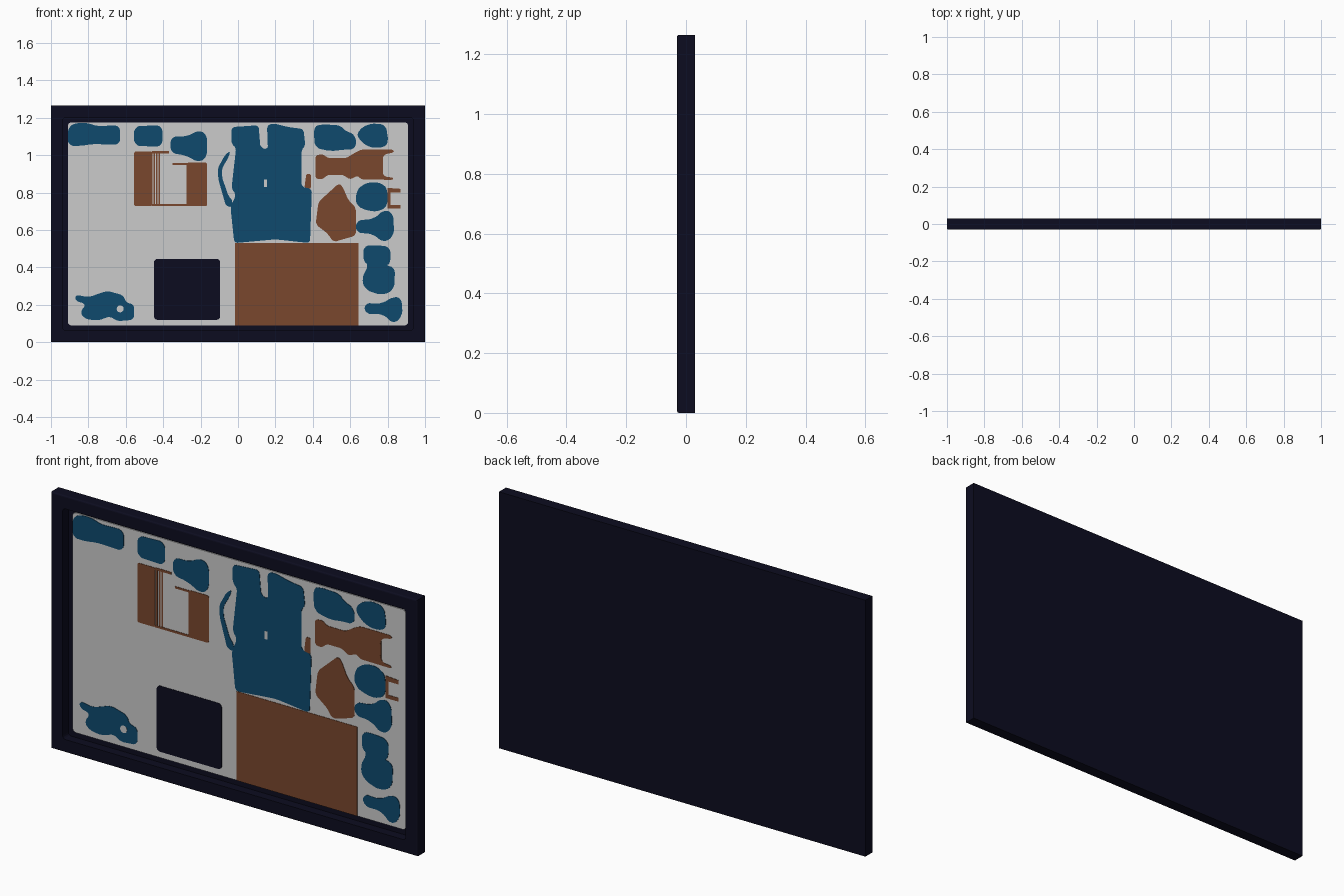
import bpy, bmesh, math
from mathutils import Vector

if "Cube" in bpy.data.objects:
    bpy.data.objects.remove(bpy.data.objects["Cube"])


def material(name, rgb):
    m = bpy.data.materials.new(name)
    m.diffuse_color = (*rgb, 1)
    m.use_nodes = True
    m.node_tree.nodes["Principled BSDF"].inputs["Base Color"].default_value = m.diffuse_color
    return m


NAVY = material("dark navy", (0.0038, 0.0038, 0.0142))
GREY = material("pale grey", (0.6, 0.6, 0.6))
BLUE = material("deep blue", (0.0045, 0.067, 0.155))
BROWN = material("brown", (0.194, 0.063, 0.027))
PANEL_Y = 0.01


def finish(bm, name, mat):
    bmesh.ops.recalc_face_normals(bm, faces=bm.faces)
    me = bpy.data.meshes.new(name)
    bm.to_mesh(me)
    bm.free()
    me.materials.append(mat)
    ob = bpy.data.objects.new(name, me)
    bpy.context.collection.objects.link(ob)
    return ob


def soften(pts, cut):
    """Cut every corner by at most `cut`, then once more, for a rounded outline."""
    for step in (cut, cut * 0.35):
        out = []
        n = len(pts)
        for i in range(n):
            p = Vector(pts[i])
            for q in (Vector(pts[i - 1]), Vector(pts[(i + 1) % n])):
                d = q - p
                out.append(p + d * min(step / max(d.length, 1e-6), 0.3))
        pts = out
    return pts


def plate(name, mat, pts, cut=0.02, thick=0.002, back=PANEL_Y):
    """Thin flat plate lying on the panel, outline given as (x, z)."""
    if cut:
        pts = soften(pts, cut)
    bm = bmesh.new()
    f = bm.faces.new([bm.verts.new((p[0], back, p[1])) for p in pts])
    r = bmesh.ops.extrude_face_region(bm, geom=[f])
    for v in r["geom"]:
        if isinstance(v, bmesh.types.BMVert):
            v.co.y -= thick
    bmesh.ops.triangulate(bm, faces=[f for f in bm.faces if len(f.verts) > 4])
    return finish(bm, name, mat)


def rect(name, mat, x0, x1, z0, z1, cut=0.0, **kw):
    return plate(name, mat, [(x0, z0), (x1, z0), (x1, z1), (x0, z1)], cut, **kw)


# Frame: solid back with a recessed front, softened front rim
bm = bmesh.new()
bmesh.ops.create_cube(bm, size=1)
for v in bm.verts:
    v.co = (v.co.x * 2, v.co.y * 0.06, (v.co.z + 0.5) * 1.265)
bm.normal_update()
front = min(bm.faces, key=lambda f: f.calc_center_median().y)
rim = list(front.edges)
bmesh.ops.inset_individual(bm, faces=[front], thickness=0.09)
r = bmesh.ops.extrude_face_region(bm, geom=[front])
moved = [g for g in r["geom"] if isinstance(g, bmesh.types.BMVert)]
if front.is_valid:
    bmesh.ops.delete(bm, geom=[front], context='FACES_ONLY')
for v in moved:
    v.co.y += 0.045
corners = [e for e in bm.edges if abs(e.verts[0].co.y - e.verts[1].co.y) > 0.03
           and abs(e.verts[0].co.x) < 0.95]
bmesh.ops.bevel(bm, geom=corners, offset=0.015, segments=3, profile=0.5, affect='EDGES')
rim = [e for e in bm.edges if all(v.co.y < -0.029 for v in e.verts)
       and all(abs(v.co.x) > 0.99 for v in e.verts)
       or all(v.co.y < -0.029 and (v.co.z < 0.001 or v.co.z > 1.264) for v in e.verts)]
bmesh.ops.bevel(bm, geom=rim, offset=0.007, segments=3, profile=0.5, affect='EDGES')
finish(bm, "frame", NAVY)

# Backing panel
rect("panel", GREY, -0.91, 0.91, 0.09, 1.175, cut=0.012, thick=0.008, back=PANEL_Y + 0.008)

# Dark square and large brown block
rect("dark_square", NAVY, -0.45, -0.095, 0.12, 0.445, cut=0.012)
rect("brown_block", BROWN, -0.015, 0.645, 0.09, 0.53)

# Central blue mass and the curved strap beside it
plate("blue_centre", BLUE, [
    (-.035, 1.15), (.11, 1.16), (.12, 1.04), (.16, 1.03), (.155, 1.16), (.19, 1.17),
    (.27, 1.15), (.35, 1.14), (.36, 1.05), (.34, 1.03), (.34, .83), (.395, .82),
    (.385, .53), (.2, .55), (-.02, .53), (-.04, .72), (-.01, .79), (-.035, .82),
    (-.01, 1.04), (-.035, 1.06)], 0.012)
rect("slit", GREY, 0.14, 0.155, 0.83, 0.87, back=PANEL_Y - 0.002, thick=0.001)
plate("blue_strap", BLUE, [
    (-.04, 1.025), (-.07, 1.0), (-.108, .93), (-.105, .87), (-.065, .73), (-.03, .72),
    (-.03, .76), (-.05, .78), (-.085, .88), (-.085, .93), (-.05, .99)], 0.01)

# Blue shapes along the top
plate("blue_top_1", BLUE, [(-.91, 1.15), (-.86, 1.175), (-.79, 1.17), (-.76, 1.155),
      (-.63, 1.16), (-.63, 1.055), (-.78, 1.06), (-.83, 1.05), (-.91, 1.05)])
plate("blue_top_2", BLUE, [(-.555, 1.155), (-.405, 1.16), (-.405, 1.045), (-.555, 1.05)])
plate("blue_top_3", BLUE, [(-.36, 1.10), (-.27, 1.10), (-.21, 1.135), (-.165, 1.11),
      (-.165, .99), (-.21, .96), (-.28, 1.0), (-.36, 1.01)])
plate("blue_top_4", BLUE, [(.405, 1.15), (.44, 1.165), (.55, 1.16), (.57, 1.13),
      (.63, 1.11), (.63, 1.03), (.56, 1.03), (.5, 1.02), (.41, 1.04)])
plate("blue_top_5", BLUE, [(.64, 1.13), (.70, 1.17), (.79, 1.165), (.805, 1.07),
      (.78, 1.04), (.7, 1.04), (.64, 1.09)])

# Blue shapes down the right side
plate("blue_side_1", BLUE, [(.63, .80), (.66, .84), (.72, .86), (.78, .845), (.80, .81),
      (.80, .73), (.76, .70), (.70, .70), (.63, .73)])
plate("blue_side_2", BLUE, [(.63, .65), (.73, .66), (.78, .71), (.83, .69),
      (.835, .57), (.78, .53), (.72, .58), (.63, .585)])
plate("blue_side_3", BLUE, [(.67, .515), (.73, .52), (.815, .51), (.815, .42), (.79, .41),
      (.84, .40), (.835, .28), (.77, .25), (.68, .28), (.66, .34), (.70, .415), (.67, .43)])
plate("blue_side_4", BLUE, [(.675, .21), (.77, .205), (.83, .245), (.875, .235),
      (.88, .14), (.83, .095), (.78, .15), (.68, .15)])

# Blue shape at lower left, with a round gap
plate("blue_lower_left", BLUE, [(-.87, .255), (-.80, .24), (-.70, .275), (-.61, .25),
      (-.60, .21), (-.555, .205), (-.555, .12), (-.65, .112), (-.68, .14), (-.75, .115),
      (-.82, .125), (-.845, .16), (-.81, .205), (-.87, .22)], 0.015)
plate("round_gap", GREY, [(-.63 + .019 * math.cos(a * math.pi / 6),
      .178 + .019 * math.sin(a * math.pi / 6)) for a in range(12)], 0,
      thick=0.001, back=PANEL_Y - 0.002)

# Brown box at upper left: two blocks, thin stripes and linking strips
rect("box_left", BROWN, -.555, -.458, .727, 1.02, cut=0.006)
rect("box_right", BROWN, -.275, -.165, .727, .96, cut=0.006)
for i in range(3):
    rect("box_stripe_%d" % (i + 1), BROWN, -.452 + i * .014, -.444 + i * .014, .74, 1.01)
rect("box_top_strip", BROWN, -.46, -.37, 1.01, 1.022)
rect("box_bottom_strip", BROWN, -.46, -.27, .727, .738)
rect("box_tab", BROWN, -.35, -.274, .948, .958)

# Brown shapes on the right
plate("brown_spool", BROWN, [
    (.415, 1.0), (.455, 1.005), (.48, .985), (.58, .985), (.62, 1.01), (.66, 1.03),
    (.83, 1.03), (.835, 1.015), (.785, 1.005), (.77, .98), (.77, .91), (.785, .885),
    (.83, .88), (.83, .868), (.66, .87), (.64, .89), (.60, .87), (.56, .895),
    (.48, .895), (.45, .87), (.415, .875)], 0.008)
plate("brown_pentagon", BROWN, [(.54, .85), (.56, .83), (.59, .76), (.63, .72),
      (.63, .57), (.56, .55), (.51, .535), (.48, .58), (.415, .63), (.43, .75)], 0.012)
plate("brown_bracket", BROWN, [(.80, .825), (.87, .82), (.87, .80), (.815, .80),
      (.815, .733), (.87, .733), (.87, .715), (.80, .715)], 0)
plate("brown_chip", BROWN, [(.365, .90), (.39, .90), (.39, .82), (.355, .825)], 0.006)
rect("brown_tick", BROWN, .765, .775, .88, 1.02, thick=0.0015)
